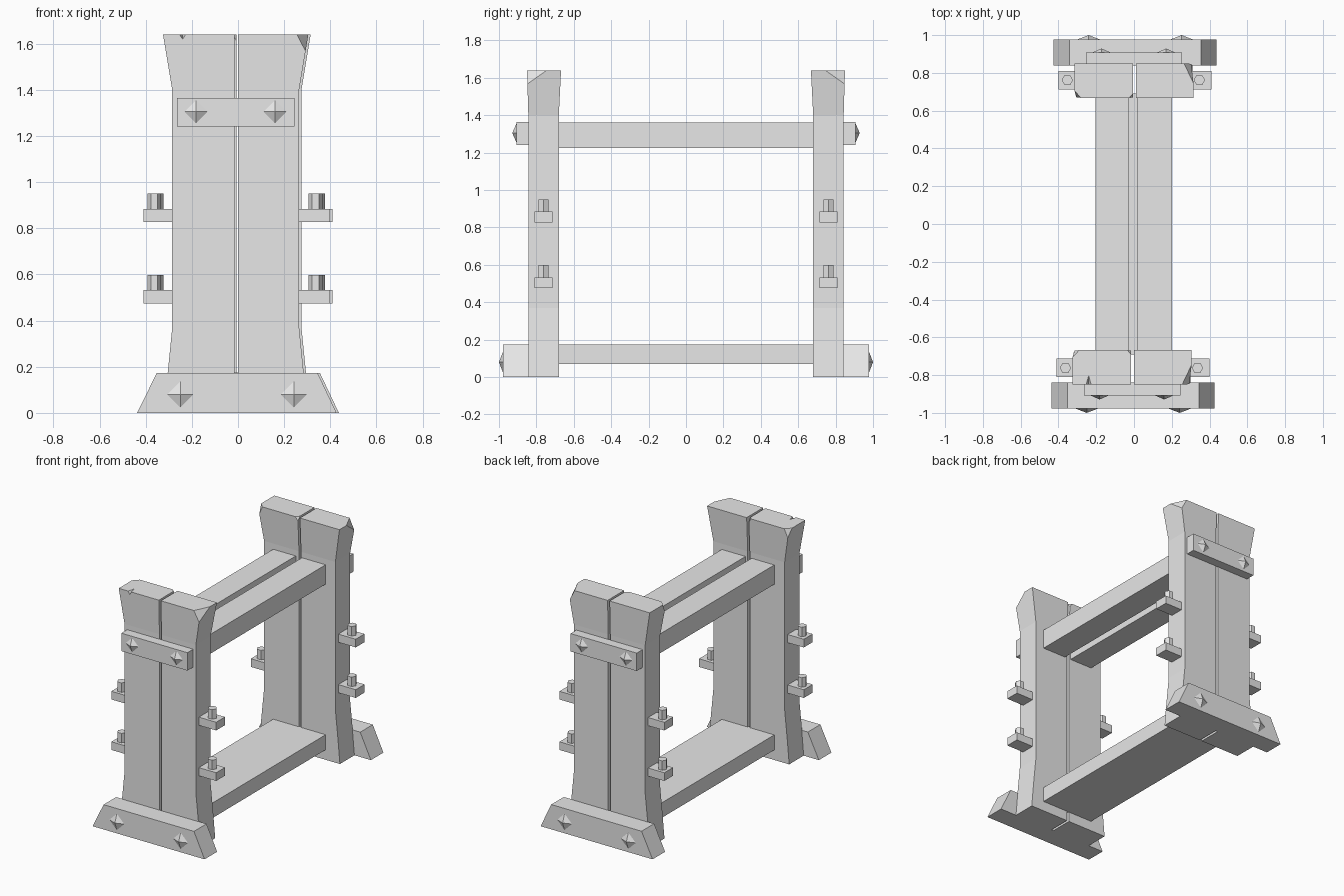
import bpy, bmesh, math
from mathutils import Vector, Matrix

old = bpy.data.objects.get("Cube")
if old:
    bpy.data.objects.remove(old, do_unlink=True)

grey = bpy.data.materials.new("plain_grey")
grey.use_nodes = True
colour = (0.8, 0.8, 0.8, 1)
grey.diffuse_color = colour
grey.node_tree.nodes["Principled BSDF"].inputs["Base Color"].default_value = colour


def finish(name, bm):
    """Turn a bmesh into a flat shaded object."""
    bmesh.ops.recalc_face_normals(bm, faces=bm.faces[:])
    mesh = bpy.data.meshes.new(name)
    bm.to_mesh(mesh)
    bm.free()
    mesh.materials.append(grey)
    obj = bpy.data.objects.new(name, mesh)
    bpy.context.collection.objects.link(obj)
    return obj


def hull(points):
    """Convex solid around a few points."""
    bm = bmesh.new()
    for p in points:
        bm.verts.new(p)
    bmesh.ops.convex_hull(bm, input=bm.verts[:])
    bmesh.ops.dissolve_limit(bm, angle_limit=0.01, verts=bm.verts[:], edges=bm.edges[:])
    return bm


def box(xs, ys, zs):
    return hull([(x, y, z) for x in xs for y in ys for z in zs])


def place(bm, end):
    """Front parts stay; back parts are mirrored in y with a small offset."""
    if end == "back":
        for v in bm.verts:
            v.co.x += 0.01
            v.co.y *= -1
    return bm


def chip(bm, a, b, c, inside):
    """Slice off a corner along the plane through three points."""
    a, b, c = map(Vector, (a, b, c))
    normal = (b - a).cross(c - a).normalized()
    if normal.dot(Vector(inside) - a) > 0:
        normal.negate()
    cut = bmesh.ops.bisect_plane(bm, geom=bm.verts[:] + bm.edges[:] + bm.faces[:],
                                 plane_co=a, plane_no=normal, clear_outer=True)
    edges = [e for e in cut["geom_cut"] if isinstance(e, bmesh.types.BMEdge)]
    bmesh.ops.edgeloop_fill(bm, edges=edges)


def post(inner, outer_rows):
    """Upright plank: rows of (height, outer x, inner y)."""
    bm = bmesh.new()
    rings = []
    for z, x, y in outer_rows:
        front = -0.85 if z > 1.5 else -0.843
        rings.append([bm.verts.new(p) for p in
                      ((inner, front, z), (x, front, z), (x, y, z), (inner, y, z))])
    for low, high in zip(rings, rings[1:]):
        for i in range(4):
            j = (i + 1) % 4
            bm.faces.new((low[i], low[j], high[j], high[i]))
    bm.faces.new(rings[0])
    bm.faces.new(rings[-1])
    return bm


def stud(x, y, z, r, height):
    """Four sided pyramid nail head pointing outward."""
    return hull([(x - r, y, z), (x + r, y, z), (x, y, z - r), (x, y, z + r),
                 (x, y - height, z)])


def notch(obj, end):
    """Cut a small split into the top front edge."""
    cutter = finish("notch_cutter", place(hull(
        [(-0.265, -0.87, 1.65), (-0.215, -0.87, 1.65),
         (-0.24, -0.87, 1.61), (-0.24, -0.78, 1.65)]), end))
    cutter.hide_render = True
    mod = obj.modifiers.new("notch", "BOOLEAN")
    mod.operation = "DIFFERENCE"
    mod.solver = "EXACT"
    mod.object = cutter
    bpy.context.view_layer.objects.active = obj
    bpy.ops.object.modifier_apply(modifier=mod.name)
    bpy.data.objects.remove(cutter, do_unlink=True)


ROWS = ((0, 0.30, -0.68), (0.17, 0.285, -0.68), (0.37, 0.265, -0.68),
        (1.40, 0.265, -0.68), (1.64, 0.305, -0.668))

for end in ("front", "back"):
    # Upright planks with chipped corners
    bm = post(0.0, ROWS)
    chip(bm, (0.255, -0.85, 1.64), (0.305, -0.745, 1.64), (0.293, -0.85, 1.565),
         (0.1, -0.75, 0.8))
    finish(end + "_left_post", place(bm, end))
    bm = post(-0.016, [(z, -x - 0.02, y) for z, x, y in ROWS])
    chip(bm, (-0.29, -0.668, 1.64), (-0.325, -0.705, 1.64), (-0.315, -0.67, 1.58),
         (-0.1, -0.75, 0.8))
    chip(bm, (-0.016, -0.69, 1.64), (-0.035, -0.668, 1.64), (-0.016, -0.668, 1.61),
         (-0.1, -0.75, 0.8))
    notch(finish(end + "_right_post", place(bm, end)), end)

    # Upper tie plate and sloped foot
    finish(end + "_tie_plate", place(box((-0.265, 0.245), (-0.907, -0.84), (1.24, 1.365)), end))
    foot = [(x, y, z) for y in (-0.978, -0.84)
            for x, z in ((-0.437, 0), (0.427, 0), (0.345, 0.173), (-0.352, 0.173))]
    finish(end + "_foot", place(hull(foot), end))

    # Nail heads
    for i, (x, y, z, r) in enumerate(((-0.182, -0.907, 1.305, 0.05), (0.16, -0.907, 1.305, 0.05),
                                      (-0.25, -0.978, 0.08, 0.057), (0.242, -0.978, 0.08, 0.057))):
        finish(f"{end}_stud_{i + 1}", place(stud(x, y, z, r, 0.022), end))

    # Side brackets with upright hexagonal pegs
    for side, inner, outer, peg_x in (("left", 0.255, 0.399, 0.336), ("right", -0.275, -0.41, -0.363)):
        for level, z in (("lower", 0.475), ("upper", 0.827)):
            bm = box((inner, outer), (-0.81, -0.713), (z, z + 0.057))
            name = f"{end}_{side}_{level}"
            finish(name + "_bracket", place(bm, end))
            bm = bmesh.new()
            bmesh.ops.create_cone(bm, cap_ends=True, segments=6, radius1=0.03, radius2=0.03,
                                  depth=0.08, matrix=Matrix.Translation((peg_x, -0.762, z + 0.083))
                                  @ Matrix.Rotation(math.pi / 6, 4, "Z"))
            finish(name + "_peg", place(bm, end))

# Long rails joining both ends
finish("left_top_rail", box((0.017, 0.2), (-0.69, 0.69), (1.225, 1.36)))
finish("right_top_rail", box((-0.205, -0.03), (-0.69, 0.69), (1.225, 1.36)))
finish("bottom_rail", box((-0.205, 0.2), (-0.69, 0.69), (0.07, 0.175)))
